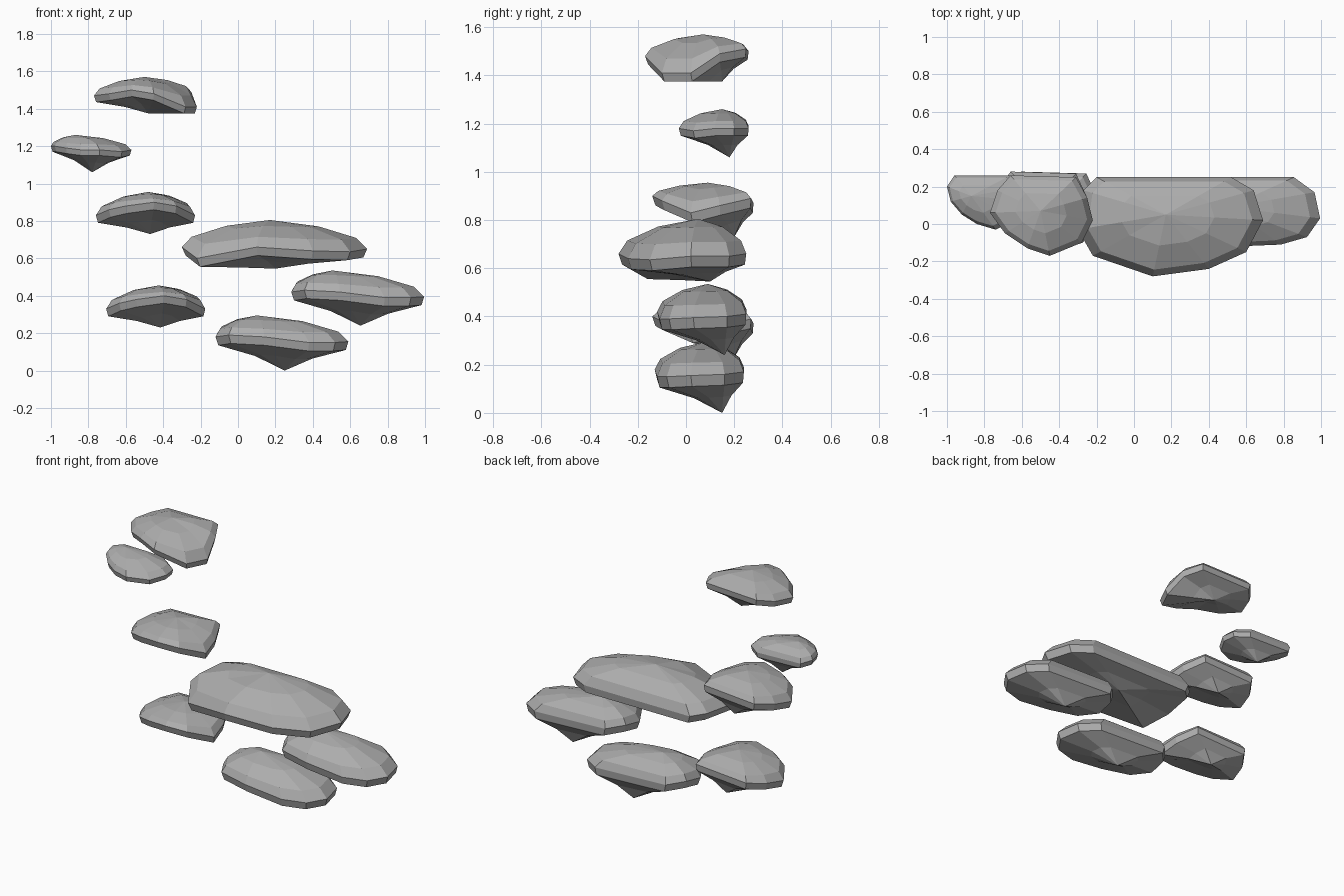
import bpy
import bmesh
from mathutils import Vector

cube = bpy.data.objects.get("Cube")
if cube:
    bpy.data.objects.remove(cube, do_unlink=True)

# One plain stone colour
stone = bpy.data.materials.new("grey stone")
stone.use_nodes = True
colour = (0.42, 0.42, 0.42, 1)
stone.diffuse_color = colour
stone.node_tree.nodes["Principled BSDF"].inputs["Base Color"].default_value = colour


def rock_mesh(name, rim, peak, tip, band):
    """Faceted ledge: shallow dome, thin rim band and pointed underside.
    Coordinates are given in hundredths of a unit."""
    rim = [Vector(p) / 100 for p in rim]
    peak, tip = Vector(peak) / 100, Vector(tip) / 100
    drop = Vector((0, 0, -band / 100))

    def ring_towards(points, goal, inward, rise):
        # Shrink a ring towards a point, with its own rate for the height
        ring = []
        for p in points:
            q = p.lerp(goal, inward)
            q.z = p.z + (goal.z - p.z) * rise
            ring.append(q)
        return ring

    lower = ring_towards([p + drop for p in rim], tip, 0.04, 0)
    rings = [
        ring_towards(lower, tip, 0.55, 0.42),
        lower,
        rim,
        ring_towards(rim, peak, 0.11, 0.38),
        ring_towards(rim, peak, 0.5, 0.78),
    ]

    bm = bmesh.new()
    rows = [[bm.verts.new(p) for p in ring] for ring in rings]
    bottom, top = bm.verts.new(tip), bm.verts.new(peak)
    count = len(rim)
    for i in range(count):
        j = (i + 1) % count
        for low, high in zip(rows, rows[1:]):
            bm.faces.new((low[i], low[j], high[j], high[i]))
        bm.faces.new((rows[-1][i], rows[-1][j], top))
        bm.faces.new((rows[0][j], rows[0][i], bottom))
    bmesh.ops.recalc_face_normals(bm, faces=bm.faces)
    mesh = bpy.data.meshes.new(name)
    bm.to_mesh(mesh)
    bm.free()
    mesh.materials.append(stone)
    return mesh


def place(name, mesh, offset=(0, 0, 0)):
    rock = bpy.data.objects.new(name, mesh)
    rock.location = Vector(offset) / 100
    bpy.context.scene.collection.objects.link(rock)


# Highest ledge, sagging at its front left corner
place("top_ledge", rock_mesh("top_ledge", [
    (-66, 26, 150), (-31, 25, 151), (-25, 14, 149), (-22, 2, 141), (-28, -10, 141),
    (-45, -17, 148), (-57, -13, 150), (-69, -5, 148), (-77, 6, 147), (-73, 18, 148),
], (-50, 7, 157), (-48, 15, 137.5), 3.5))

# Smallest ledge
place("small_ledge", rock_mesh("small_ledge", [
    (-96, 26, 119), (-66, 26, 118), (-58, 20, 118), (-57, 12, 118), (-62, 3, 117),
    (-74, -3, 118), (-84, 0, 118), (-92, 5, 119), (-98, 12, 120), (-100, 20, 120),
], (-87, 15, 126), (-78, 18, 106), 3))

# Two matching ledges, one above the other
round_ledge = rock_mesh("round_ledge", [
    (-66, 28, 87), (-31, 27, 89), (-25, 14, 86), (-23, 2, 83), (-33, -10, 88),
    (-45, -14, 90), (-60, -10, 88), (-69, -5, 86), (-76, 6, 83), (-73, 18, 85),
], (-48, 9, 95.5), (-47, 20, 73), 4)
place("upper_round_ledge", round_ledge)
place("lower_round_ledge", round_ledge, (5.5, 0, -50))

# Largest ledge
place("large_ledge", rock_mesh("large_ledge", [
    (-27, 18, 67), (-20, 25, 66), (52, 25, 66), (64, 18, 65), (69, 2, 65),
    (60, -15, 63.5), (40, -24, 64), (10, -28, 66), (-22, -17, 60), (-30, -3, 66),
], (17, 5, 80.5), (20, 10, 54.5), 4.5))

# Two matching long ledges at the foot
long_ledge = rock_mesh("long_ledge", [
    (-3, 24, 19), (45, 24, 17), (56, 16, 16), (59, 2, 15.5), (52, -8, 15),
    (38, -12, 15), (14, -13, 18), (-5, -9, 19), (-12, 3, 18), (-11, 15, 20),
], (10, 8, 29.5), (25, 15, 0), 4.5)
place("bottom_long_ledge", long_ledge)
place("upper_long_ledge", long_ledge, (40.5, 1, 24))
